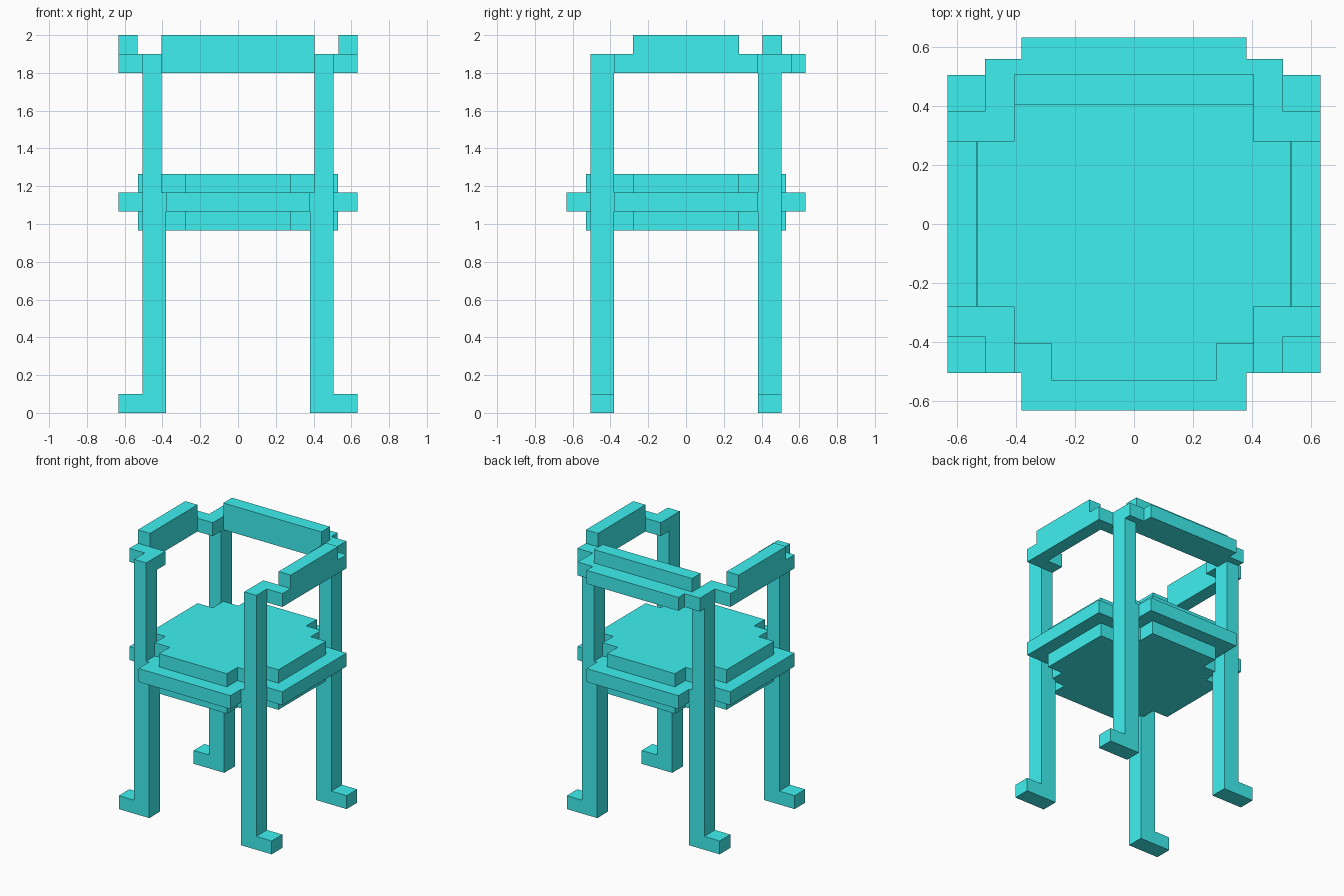
import bpy, bmesh
from mathutils import Vector

if "Cube" in bpy.data.objects:
    bpy.data.objects.remove(bpy.data.objects["Cube"])

mat = bpy.data.materials.new("cyan")
mat.diffuse_color = (0.05, 0.87, 0.87, 1)
mat.use_nodes = True
mat.node_tree.nodes["Principled BSDF"].inputs["Base Color"].default_value = mat.diffuse_color


def prism(name, pts, axis, lo, hi):
    """Extrude a 2D profile along an axis: 'z' takes (x, y), 'y' takes (x, z)."""
    bm = bmesh.new()
    to3d = (lambda a, b: (a, b, lo)) if axis == 'z' else (lambda a, b: (a, lo, b))
    face = bm.faces.new([bm.verts.new(to3d(a, b)) for a, b in pts])
    new = bmesh.ops.extrude_face_region(bm, geom=[face])["geom"]
    d = Vector((0, 0, hi - lo)) if axis == 'z' else Vector((0, hi - lo, 0))
    bmesh.ops.translate(bm, vec=d, verts=[v for v in new if isinstance(v, bmesh.types.BMVert)])
    bmesh.ops.recalc_face_normals(bm, faces=bm.faces)
    me = bpy.data.meshes.new(name)
    bm.to_mesh(me)
    bm.free()
    me.materials.append(mat)
    ob = bpy.data.objects.new(name, me)
    bpy.context.collection.objects.link(ob)
    return ob


def box(name, x0, x1, y0, y1, z0, z1):
    return prism(name, [(x0, y0), (x1, y0), (x1, y1), (x0, y1)], 'z', z0, z1)


def four_way(corner):
    """Mirror a run of points in the +x +y quadrant into a closed outline."""
    half = corner + [(-x, y) for x, y in reversed(corner)]
    return half + [(-x, -y) for x, y in half]


# Seat: wide plate between two stepped cushions
stepped = four_way([(.53, .28), (.405, .28), (.405, .405), (.28, .405), (.28, .53)])
plate = four_way([(.632, .38), (.38, .38), (.38, .632)])
prism("seat_underside", stepped, 'z', .966, 1.066)
prism("seat_plate", plate, 'z', 1.066, 1.166)
prism("seat_cushion", stepped, 'z', 1.166, 1.265)

# Legs with outward feet, thinner above the seat
leg = [(.38, 0), (.632, 0), (.632, .1), (.505, .1), (.505, 1.9),
       (.405, 1.9), (.405, 1.166), (.38, 1.166)]
for side, sx in (("left", -1), ("right", 1)):
    prof = [(sx * x, z) for x, z in leg]
    prism(f"front_leg_{side}", prof, 'y', -.505, -.38)
    prism(f"back_leg_{side}", prof, 'y', .38, .505)

    # Armrest: tall bar joined to both legs by low brackets
    xs = sorted((sx * .532, sx * .632))
    box(f"armrest_{side}", *xs, -.28, .28, 1.8, 2.0)
    xs = sorted((sx * .405, sx * .632))
    box(f"armrest_front_bracket_{side}", *xs, -.38, -.28, 1.8, 1.9)
    box(f"armrest_back_bracket_{side}", *xs, .28, .38, 1.8, 1.9)

    # Small block behind each back leg, joining the rear rail
    xs = sorted((sx * .38, sx * .505))
    box(f"rail_end_{side}", *xs, .505, .558, 1.8, 1.9)

# Backrest bar and the lower rail behind it
box("backrest", -.405, .405, .405, .507, 1.8, 2.0)
box("rear_rail", -.38, .38, .507, .632, 1.8, 1.9)
